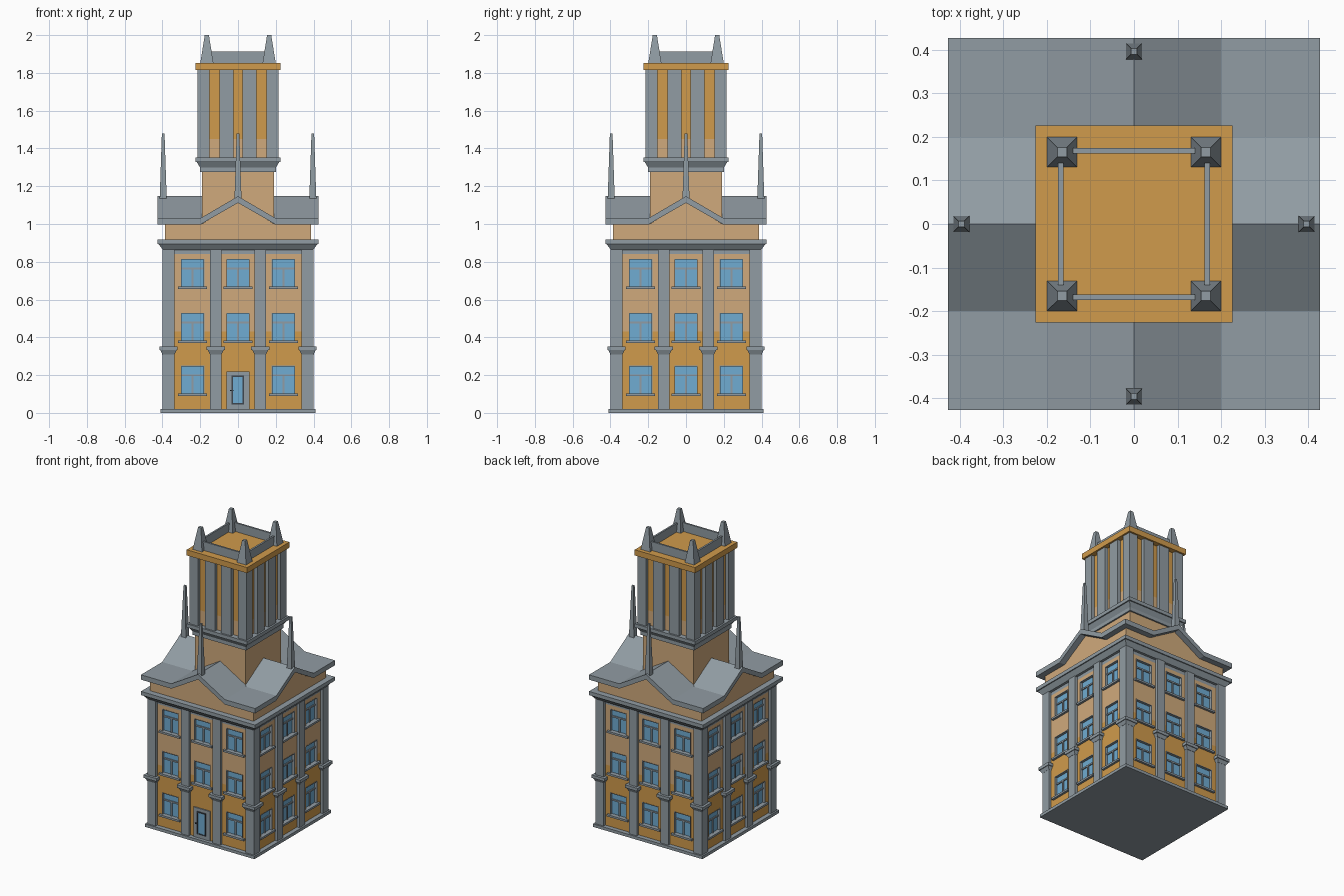
import bpy, bmesh
from math import pi
from mathutils import Matrix, Vector

if "Cube" in bpy.data.objects:
    bpy.data.objects.remove(bpy.data.objects["Cube"])


def lin(c):
    return c / 12.92 if c <= 0.04045 else ((c + 0.055) / 1.055) ** 2.4


def material(name, r, g, b):
    m = bpy.data.materials.new(name)
    m.diffuse_color = (lin(r / 255), lin(g / 255), lin(b / 255), 1)
    m.use_nodes = True
    m.node_tree.nodes["Principled BSDF"].inputs["Base Color"].default_value = m.diffuse_color
    return m


GREY = material("grey stone", 145, 156, 163)
ORANGE = material("orange plaster", 208, 155, 76)
BEIGE = material("beige plaster", 208, 170, 124)
BLUE = material("blue glass", 112, 172, 210)
DARK = material("dark metal", 62, 70, 78)


def finish(name, bm, *mats):
    bmesh.ops.recalc_face_normals(bm, faces=bm.faces)
    me = bpy.data.meshes.new(name)
    bm.to_mesh(me)
    bm.free()
    for m in mats:
        me.materials.append(m)
    ob = bpy.data.objects.new(name, me)
    bpy.context.collection.objects.link(ob)
    return ob


def stack(bm, cx, cy, levels, k=0, slots=None):
    """Rectangular rings (z, half_x, half_y) joined upwards, turned by k quarter turns."""
    rot = Matrix.Rotation(k * pi / 2, 3, 'Z')
    rings = [[bm.verts.new(rot @ Vector((cx + sx * hx, cy + sy * hy, z)))
              for sx, sy in ((-1, -1), (1, -1), (1, 1), (-1, 1))] for z, hx, hy in levels]
    bm.faces.new(rings[0])
    bm.faces.new(rings[-1])
    for i in range(len(rings) - 1):
        for j in range(4):
            n = (j + 1) % 4
            f = bm.faces.new((rings[i][j], rings[i][n], rings[i + 1][n], rings[i + 1][j]))
            f.material_index = slots[i] if slots else 0


def box(bm, x0, x1, y0, y1, z0, z1, k=0):
    hx, hy = (x1 - x0) / 2, (y1 - y0) / 2
    stack(bm, (x0 + x1) / 2, (y0 + y1) / 2, [(z0, hx, hy), (z1, hx, hy)], k)


def prism(bm, profile, y0, y1, k=0):
    """Extrude an x-z outline along y."""
    rot = Matrix.Rotation(k * pi / 2, 3, 'Z')
    a, b = ([bm.verts.new(rot @ Vector((x, y, z))) for x, z in profile] for y in (y0, y1))
    bm.faces.new(a)
    bm.faces.new(b)
    for i in range(len(a)):
        n = (i + 1) % len(a)
        bm.faces.new((a[i], a[n], b[n], b[i]))


def square(name, levels, mats, slots=None):
    bm = bmesh.new()
    stack(bm, 0, 0, [(z, h, h) for z, h in levels], 0, slots)
    return finish(name, bm, *mats)


# Main block: orange base, beige upper floors, grey frieze
WALL = 0.38
square("plinth", [(0, .41), (.02, .41)], [GREY])
walls = square("walls", [(.015, WALL), (.43, WALL), (.84, WALL), (.875, WALL)],
               [ORANGE, BEIGE, GREY], [0, 1, 2])

# Windows: recessed glass, thin frame with transom and mullion, and a sill
cut, glass, frame, sill = (bmesh.new() for _ in range(4))
for k in range(4):
    for z in (.10, .38, .665):
        for x in (-.24, 0, .24):
            if k == 0 and x == 0 and z == .10:
                continue  # the door goes here
            l, r, t = x - .062, x + .062, z + .15
            box(cut, l, r, -WALL - .02, -WALL + .02, z, t, k)
            box(glass, l, r, -WALL + .015, -WALL + .025, z, t, k)
            f0, f1 = -WALL - .002, -WALL + .016
            box(frame, l, l + .004, f0, f1, z, t, k)
            box(frame, r - .004, r, f0, f1, z, t, k)
            box(frame, l, r, f0, f1, t - .004, t, k)
            m0 = -WALL + .008
            box(frame, l, r, m0, f1, t - .056, t - .046, k)
            box(frame, x - .005, x + .005, m0, f1, z, t - .05, k)
            box(sill, x - .077, x + .077, -WALL - .015, f1, z - .01, z + .003, k)
cutter = finish("window_cutter", cut)
cutter.hide_render = True
finish("window_glass", glass, BLUE)
finish("window_frames", frame, GREY)
finish("window_sills", sill, GREY)
mod = walls.modifiers.new("openings", 'BOOLEAN')
mod.operation, mod.object, mod.solver = 'DIFFERENCE', cutter, 'EXACT'
bpy.context.view_layer.objects.active = walls
walls.select_set(True)
bpy.ops.object.modifier_apply(modifier=mod.name)
bpy.data.objects.remove(cutter)

# Door: stone surround, dark frame, glass leaf and handle
bm = bmesh.new()
box(bm, -.062, .062, -WALL - .008, -WALL, .02, .22)
finish("door_surround", bm, GREY)
bm = bmesh.new()
y0, y1 = -WALL - .014, -WALL - .006
box(bm, -.034, -.027, y0, y1, .045, .198)
box(bm, .025, .032, y0, y1, .045, .198)
box(bm, -.034, .032, y0, y1, .191, .198)
box(bm, -.034, .032, y0, y1, .045, .052)
box(bm, -.042, -.024, y0 - .006, y0, .115, .121)
finish("door_frame", bm, DARK)
bm = bmesh.new()
box(bm, -.028, .026, -WALL - .011, -WALL - .006, .05, .193)
finish("door_glass", bm, BLUE)

# Pilasters with capped bands
pil, cap = bmesh.new(), bmesh.new()
for k in range(4):
    stack(pil, -.368, -.368, [(.02, .031, .031), (.87, .031, .031)], k)
    stack(cap, -.368, -.368, [(.31, .032, .032), (.332, .043, .043), (.332, .048, .048),
                              (.352, .048, .048)], k)
    for x in (-.118, .118):
        box(pil, x - .03, x + .03, -.399, -.37, .02, .87, k)
        stack(cap, x, -.385, [(.31, .031, .016), (.332, .042, .026), (.332, .048, .031),
                              (.352, .048, .031)], k)
finish("pilasters", pil, GREY)
finish("pilaster_bands", cap, GREY)

square("main_cornice", [(.862, .397), (.893, .42), (.893, .427), (.918, .427)], [GREY])

# Attic with a gable on each side
square("attic", [(.915, .387), (1.0, .387)], [BEIGE])
bm = bmesh.new()
for k in range(4):
    prism(bm, [(-.2, .995), (.2, .995), (0, 1.118)], -.387, -.15, k)
finish("gable_walls", bm, BEIGE)

# Roof: four gabled arms and four flat corners
bm = bmesh.new()
for k in range(4):
    prism(bm, [(-.2, .997), (0, 1.112), (.2, .997), (.2, 1.03), (0, 1.147), (-.2, 1.03)],
          -.427, -.15, k)
    box(bm, -.427, -.2, -.427, -.2, .997, 1.03, k)
finish("roof", bm, GREY)

# Spires on the gable peaks
bm = bmesh.new()
for k in range(4):
    stack(bm, 0, -.396, [(1.12, .019, .019), (1.48, .007, .007)], k)
finish("gable_spires", bm, GREY)

# Tower: beige neck, orange shaft, grey posts
square("tower_core", [(.99, .19), (1.45, .19), (1.83, .19)], [BEIGE, ORANGE], [0, 1])
square("tower_cornice", [(1.275, .2), (1.298, .2), (1.328, .218), (1.328, .226),
                         (1.352, .226)], [GREY])
bm = bmesh.new()
for k in range(4):
    box(bm, -.214, -.15, -.214, -.15, 1.35, 1.82, k)
    for x in (-.061, .061):
        box(bm, x - .038, x + .038, -.214, -.18, 1.35, 1.82, k)
finish("tower_posts", bm, GREY)
square("tower_top_slab", [(1.815, .226), (1.853, .226)], [ORANGE])

# Crown: low parapet and corner pinnacles
par, pin = bmesh.new(), bmesh.new()
for k in range(4):
    box(par, -.15, .15, -.174, -.162, 1.85, 1.912, k)
    stack(pin, -.165, -.165, [(1.85, .035, .035), (2.0, .011, .011)], k)
finish("parapet", par, GREY)
finish("pinnacles", pin, GREY)
